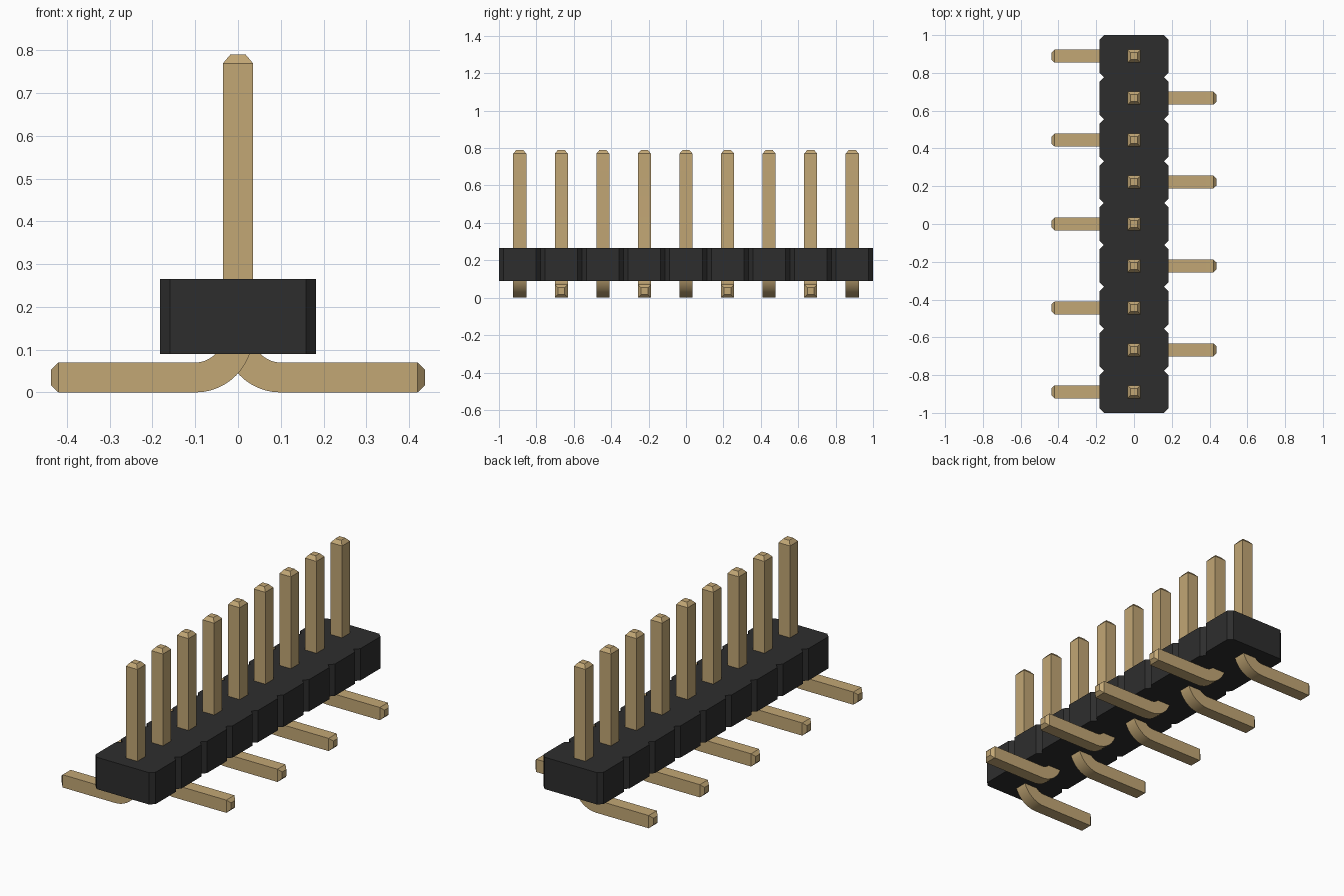
import bpy, bmesh, math
from mathutils import Vector

if "Cube" in bpy.data.objects:
    bpy.data.objects.remove(bpy.data.objects["Cube"], do_unlink=True)

COUNT = 9
PITCH = 2.0 / COUNT
HALF = 0.035          # half thickness of a pin
BODY_X = 0.183        # half width of the housing
NOTCH = 0.024         # chamfer between housing cells
BODY_Z = (0.09, 0.265)


def material(name, rgb, roughness):
    m = bpy.data.materials.new(name)
    m.use_nodes = True
    m.diffuse_color = (*rgb, 1)
    bsdf = m.node_tree.nodes["Principled BSDF"]
    bsdf.inputs["Base Color"].default_value = (*rgb, 1)
    bsdf.inputs["Roughness"].default_value = roughness
    return m


black = material("black plastic", (0.027, 0.027, 0.027), 0.6)
gold = material("gold metal", (0.54, 0.385, 0.178), 0.5)


def add_object(name, bm, mat):
    bmesh.ops.recalc_face_normals(bm, faces=bm.faces)
    mesh = bpy.data.meshes.new(name)
    bm.to_mesh(mesh)
    bm.free()
    mesh.materials.append(mat)
    obj = bpy.data.objects.new(name, mesh)
    bpy.context.collection.objects.link(obj)
    return obj


# Housing: one outline with chamfered cells, extruded upwards
side = []
for i in range(COUNT):
    y0 = -1 + i * PITCH
    y1 = y0 + PITCH
    if i == 0:
        side.append((BODY_X - NOTCH, y0))
    side += [(BODY_X, y0 + NOTCH), (BODY_X, y1 - NOTCH), (BODY_X - NOTCH, y1)]
outline = side + [(-x, y) for x, y in reversed(side)]
bm = bmesh.new()
base = bm.faces.new([bm.verts.new((x, y, BODY_Z[0])) for x, y in outline])
top = bmesh.ops.extrude_face_region(bm, geom=[base], use_keep_orig=True)
bmesh.ops.translate(bm, vec=(0, 0, BODY_Z[1] - BODY_Z[0]),
                    verts=[v for v in top["geom"] if isinstance(v, bmesh.types.BMVert)])
add_object("housing", bm, black)


# Pin: square section swept along a foot, a bend and an upright, tapered at both ends
def pin_mesh():
    bend = 0.1                                  # centreline radius of the bend
    foot = HALF
    # each station: x, z, direction angle of travel, section scale
    stations = [(-0.437, foot, 0, 0.52), (-0.42, foot, 0, 1)]
    steps = 12
    for i in range(steps + 1):
        a = math.pi / 2 * i / steps
        stations.append((-bend + bend * math.sin(a), foot + bend - bend * math.cos(a), a, 1))
    stations += [(0, 0.77, math.pi / 2, 1), (0, 0.79, math.pi / 2, 0.52)]
    bm = bmesh.new()
    rings = []
    for x, z, a, s in stations:
        normal = Vector((-math.sin(a), 0, math.cos(a))) * HALF * s
        across = Vector((0, HALF * s, 0))
        c = Vector((x, 0, z))
        rings.append([bm.verts.new(c + normal * u + across * v)
                      for u, v in ((-1, -1), (1, -1), (1, 1), (-1, 1))])
    for r0, r1 in zip(rings, rings[1:]):
        for k in range(4):
            n = (k + 1) % 4
            bm.faces.new((r0[k], r0[n], r1[n], r1[k]))
    bm.faces.new(rings[0])
    bm.faces.new(rings[-1])
    return bm


# Feet alternate between the two sides along the row
first = add_object("pin_1", pin_mesh(), gold)
bpy.ops.object.select_all(action='DESELECT')
first.select_set(True)
bpy.context.view_layer.objects.active = first
bpy.ops.object.shade_smooth_by_angle(angle=math.radians(20))
for i in range(COUNT):
    pin = first
    if i:
        pin = bpy.data.objects.new(f"pin_{i + 1}", first.data)
        bpy.context.collection.objects.link(pin)
    pin.location.y = -1 + (i + 0.5) * PITCH
    pin.rotation_euler.z = math.pi * (i % 2)
